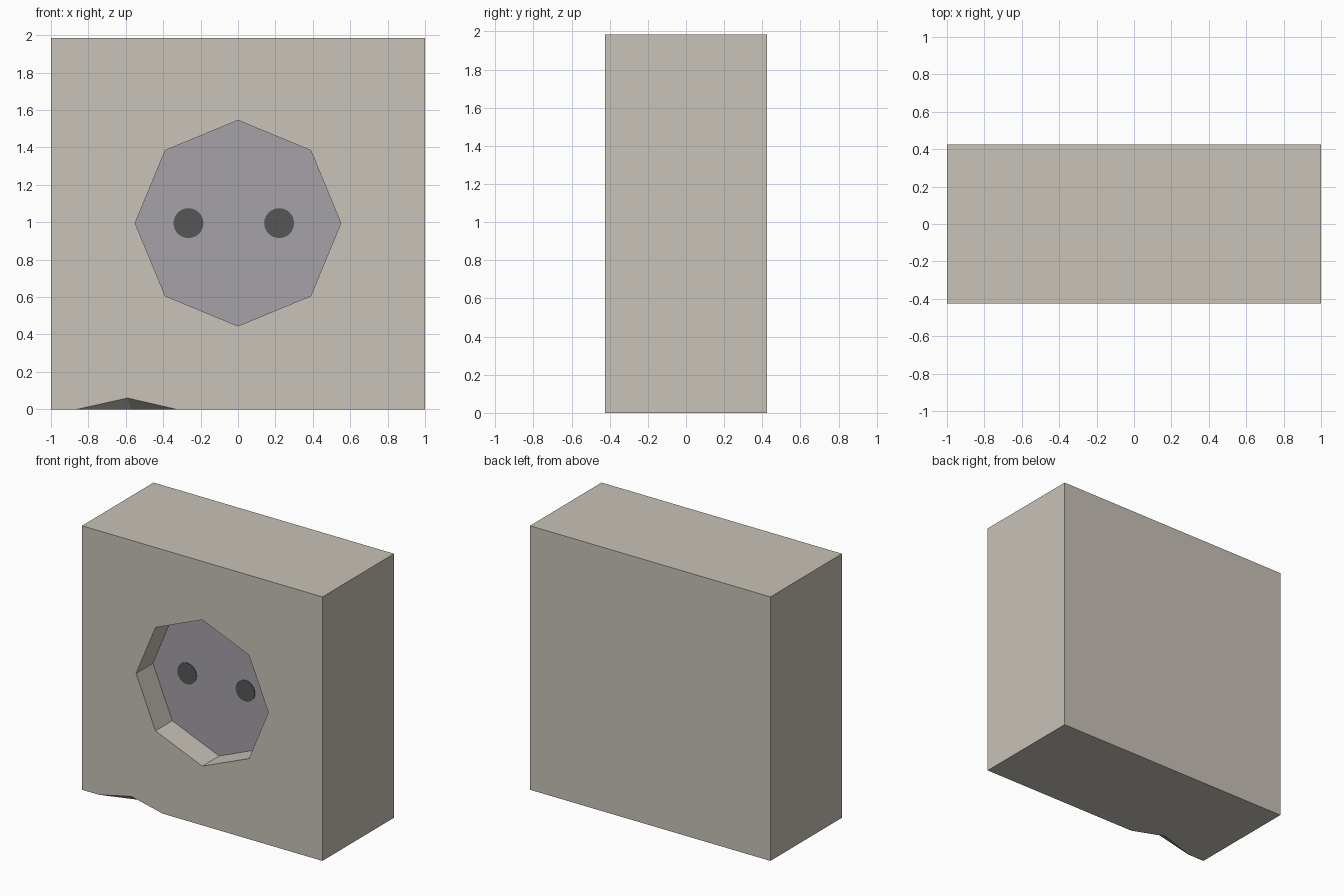
import bpy, bmesh, math
from mathutils import Vector

if "Cube" in bpy.data.objects:
    bpy.data.objects.remove(bpy.data.objects["Cube"])

W, D, H = 2.0, 0.85, 1.985
FRONT = -D / 2
RECESS = 0.2
FLOOR_Y = FRONT + RECESS
CZ = 0.995


def material(name, rgb):
    lin = [(c / 255 / 12.92) if c < 10 else ((c / 255 + 0.055) / 1.055) ** 2.4 for c in rgb]
    m = bpy.data.materials.new(name)
    m.diffuse_color = (*lin, 1)
    m.use_nodes = True
    m.node_tree.nodes["Principled BSDF"].inputs["Base Color"].default_value = m.diffuse_color
    return m


def add_object(name, bm, mats=()):
    bmesh.ops.recalc_face_normals(bm, faces=bm.faces)
    me = bpy.data.meshes.new(name)
    bm.to_mesh(me)
    bm.free()
    for m in mats:
        me.materials.append(m)
    ob = bpy.data.objects.new(name, me)
    bpy.context.collection.objects.link(ob)
    return ob


def prism(name, x, z, radius, sides, y0, y1, mats=()):
    """Regular prism running along y, with a corner pointing sideways."""
    bm = bmesh.new()
    ring = [bm.verts.new((x + radius * math.cos(2 * math.pi * i / sides), y0,
                          z + radius * math.sin(2 * math.pi * i / sides))) for i in range(sides)]
    face = bm.faces.new(ring)
    out = bmesh.ops.extrude_face_region(bm, geom=[face])
    bmesh.ops.translate(bm, vec=(0, y1 - y0, 0),
                        verts=[g for g in out["geom"] if isinstance(g, bmesh.types.BMVert)])
    if face.is_valid and len(bm.faces) < sides + 2:
        bm.faces.new(ring)
    return add_object(name, bm, mats)


def cut(target, cutter):
    mod = target.modifiers.new("cut", 'BOOLEAN')
    mod.operation = 'DIFFERENCE'
    mod.solver = 'EXACT'
    mod.object = cutter
    bpy.context.view_layer.objects.active = target
    bpy.ops.object.modifier_apply(modifier=mod.name)
    bpy.data.objects.remove(cutter)


stone = material("warm_grey_wall", (200, 194, 184))
plate = material("cool_grey_plate", (165, 161, 168))
dark = material("dark_hole", (86, 86, 86))

# Wall block
bm = bmesh.new()
bmesh.ops.create_cube(bm, size=1)
for v in bm.verts:
    v.co = Vector((v.co.x * W, v.co.y * D, (v.co.z + 0.5) * H))
block = add_object("wall_block", bm, (stone, plate))

# Octagonal socket recess
cut(block, prism("recess_cutter", 0, CZ, 0.55, 8, FRONT - 0.2, FLOOR_Y))

# Chipped notch in the bottom front edge, enlarged about its ridge for a clean cut
pts = [Vector(p) for p in ((-0.86, FRONT, 0), (-0.33, FRONT, 0),
                           (-0.59, FRONT, 0.06), (-0.57, FRONT + 0.095, 0))]
mid = (pts[2] + pts[3]) / 2
bm = bmesh.new()
vs = [bm.verts.new(mid + 2 * (p - mid)) for p in pts]
for tri in ((0, 1, 2), (0, 1, 3), (0, 2, 3), (1, 2, 3)):
    bm.faces.new([vs[i] for i in tri])
cut(block, add_object("notch_cutter", bm))

# Recess floor gets the plate colour
for p in block.data.polygons:
    on_floor = abs(p.center.y - FLOOR_Y) < 0.01 and p.normal.y < -0.9
    p.material_index = 1 if on_floor else 0

# Pin holes
for side, x in (("left", -0.265), ("right", 0.22)):
    prism(side + "_pin_hole", x, CZ, 0.08, 24, FLOOR_Y - 0.004, FLOOR_Y + 0.002, (dark,))
